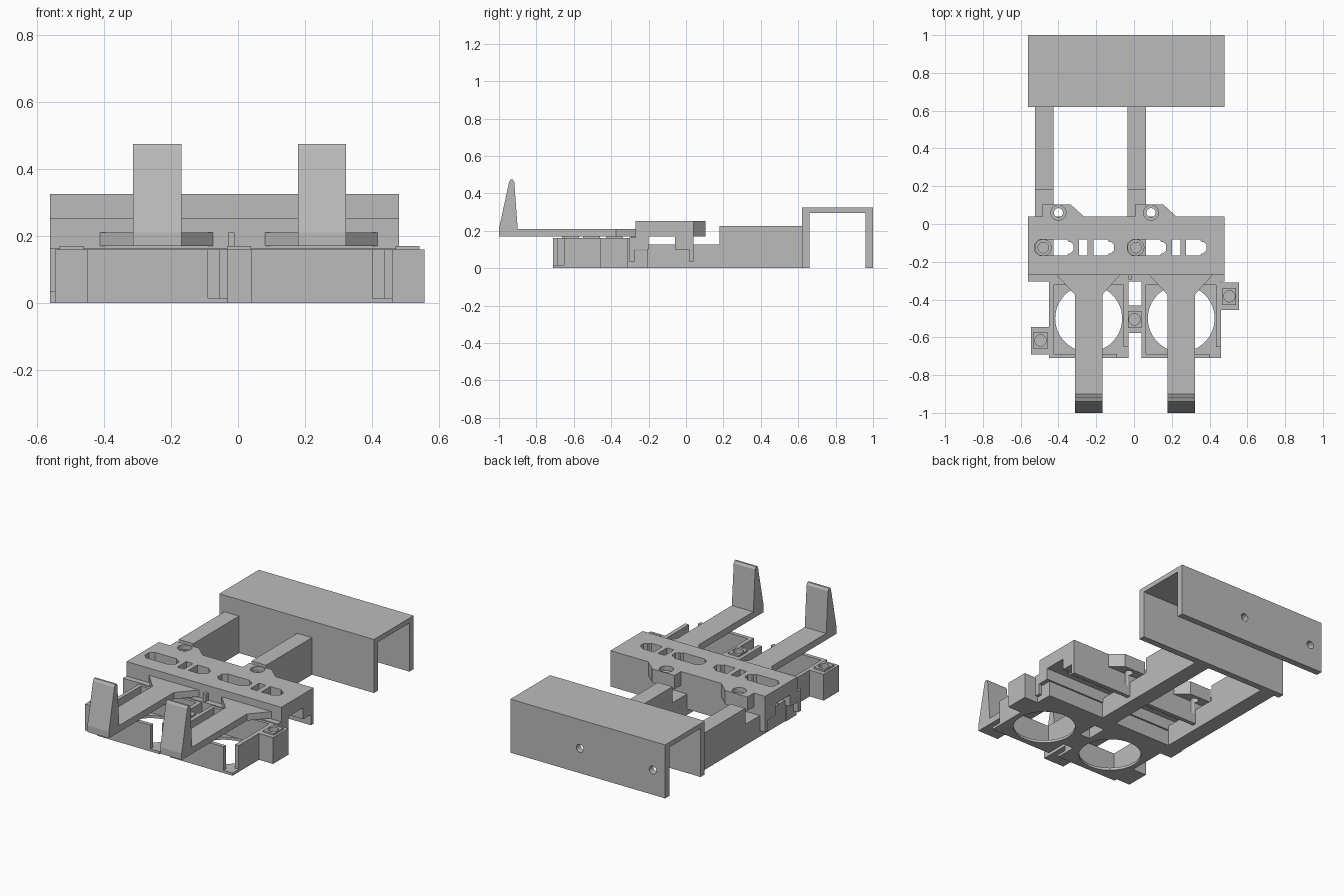
import bpy
import bmesh
import math

cube = bpy.data.objects.get("Cube")
if cube:
    bpy.data.objects.remove(cube, do_unlink=True)

grey = bpy.data.materials.new("matte_grey")
grey.use_nodes = True
grey.diffuse_color = (0.5, 0.5, 0.5, 1)
grey.node_tree.nodes["Principled BSDF"].inputs["Base Color"].default_value = (0.5, 0.5, 0.5, 1)

PITCH = 0.49  # spacing between the two repeated units


def prism(name, pts, lo, hi, axis="z"):
    """Extrude a 2D outline: (x, y) along z, or (y, z) along x."""
    place = (lambda p, h: (p[0], p[1], h)) if axis == "z" else (lambda p, h: (h, p[0], p[1]))
    bm = bmesh.new()
    bottom = [bm.verts.new(place(p, lo)) for p in pts]
    top = [bm.verts.new(place(p, hi)) for p in pts]
    bm.faces.new(bottom)
    bm.faces.new(top)
    for i in range(len(pts)):
        j = (i + 1) % len(pts)
        bm.faces.new((bottom[i], bottom[j], top[j], top[i]))
    bmesh.ops.recalc_face_normals(bm, faces=bm.faces)
    mesh = bpy.data.meshes.new(name)
    bm.to_mesh(mesh)
    bm.free()
    mesh.materials.append(grey)
    obj = bpy.data.objects.new(name, mesh)
    bpy.context.collection.objects.link(obj)
    return obj


def box(name, x0, x1, y0, y1, z0, z1):
    return prism(name, [(x0, y0), (x1, y0), (x1, y1), (x0, y1)], z0, z1)


def circle(cx, cy, r, n=40):
    return [(cx + r * math.cos(2 * math.pi * i / n), cy + r * math.sin(2 * math.pi * i / n))
            for i in range(n)]


def combine(target, tool, operation="DIFFERENCE"):
    """Apply a boolean and discard the tool."""
    tool.hide_render = True
    mod = target.modifiers.new("boolean", "BOOLEAN")
    mod.operation = operation
    mod.solver = "EXACT"
    mod.object = tool
    bpy.context.view_layer.objects.active = target
    bpy.ops.object.modifier_apply(modifier=mod.name)
    bpy.data.objects.remove(tool, do_unlink=True)


# Rear hanging channel with two screw holes in its back wall
channel = prism("rear_channel", [
    (0.62, 0), (0.66, 0), (0.66, 0.295), (0.96, 0.295),
    (0.96, 0), (1, 0), (1, 0.325), (0.62, 0.325)], -0.56, 0.48, "x")
for cx in (-0.477, -0.477 + PITCH):
    drill = prism("drill", circle(cx, -0.15, 0.024), 0.9, 1.1)
    drill.rotation_euler = (math.radians(90), 0, 0)
    # rotation maps (x, y, z) to (x, -z, y)
    drill.scale = (1, -1, -1)
    bpy.context.view_layer.update()
    combine(channel, drill)

# Stepped rails from the crossbar to the channel
for i in range(2):
    x = -0.525 + i * PITCH
    rail = prism("rail_%d" % (i + 1), [
        (-0.29, 0), (0.63, 0), (0.63, 0.225), (0.18, 0.225),
        (0.18, 0.127), (-0.205, 0.127), (-0.205, 0.095), (-0.29, 0.095)], x, x + 0.098, "x")
    combine(rail, prism("drill", circle(x + 0.045, -0.125, 0.042), 0.115, 0.2))
    combine(rail, prism("drill", circle(x + 0.045, -0.125, 0.028), 0.05, 0.2))
box("base_crossbar", -0.53, 0.46, -0.302, -0.203, 0, 0.095)

# Sliding carriage: extruded clip profile
carriage = prism("carriage", [
    (-0.27, 0.253), (0.04, 0.253), (0.04, 0.035), (0.015, 0.035), (0.015, 0.1),
    (-0.06, 0.1), (-0.06, 0.17), (-0.2, 0.17), (-0.2, 0.1), (-0.275, 0.1),
    (-0.275, 0.035), (-0.305, 0.035), (-0.305, 0.165), (-0.27, 0.165)], -0.56, 0.48, "x")
for i in range(2):
    o = i * PITCH
    # Screw ear on the back edge
    ear = prism("ear", [(-0.485 + o, 0), (-0.26 + o, 0), (-0.26 + o, 0.035), (-0.335 + o, 0.103),
                        (-0.485 + o, 0.103)], 0.17, 0.253)
    combine(carriage, ear, "UNION")
    combine(carriage, prism("drill", circle(-0.4 + o, 0.06, 0.024), 0.1, 0.3))
    combine(carriage, prism("drill", circle(-0.4 + o, 0.06, 0.04), 0.225, 0.3))
    # Long slot, square window and short slot through the deck
    long_slot = [(-0.525, -0.145), (-0.5, -0.168), (-0.355, -0.168), (-0.345, -0.155),
                 (-0.335, -0.155), (-0.32, -0.14), (-0.32, -0.11), (-0.335, -0.095),
                 (-0.345, -0.095), (-0.355, -0.082), (-0.5, -0.082), (-0.525, -0.105)]
    short_slot = [(max(x, -0.427) + 0.213, y) for x, y in long_slot[2:10]]
    short_slot = [(-0.215, -0.168)] + short_slot + [(-0.215, -0.082)]
    window = [(-0.29, -0.168), (-0.245, -0.168), (-0.245, -0.082), (-0.29, -0.082)]
    for outline in (long_slot, window, short_slot):
        combine(carriage, prism("slot", [(x + o, y) for x, y in outline], 0.14, 0.3))

# Front arms that flare into the carriage and end in tapered uprights
for i in range(2):
    o = i * PITCH
    prism("front_arm_%d" % (i + 1), [
        (-0.312 + o, -0.95), (-0.168 + o, -0.95), (-0.168 + o, -0.375), (-0.07 + o, -0.265),
        (-0.415 + o, -0.265), (-0.312 + o, -0.375)], 0.17, 0.21)
    prism("upright_%d" % (i + 1), [
        (-1, 0.17), (-0.9, 0.17), (-0.9, 0.21), (-0.918, 0.46), (-0.926, 0.474),
        (-0.938, 0.474), (-0.946, 0.46), (-1, 0.21)], -0.312 + o, -0.168 + o, "x")
box("centre_tab", -0.03, -0.01, -0.295, -0.265, 0.165, 0.21)

# Open-topped holder frames with a round hole in the floor
for i in range(2):
    o = i * PITCH
    n = "_%d" % (i + 1)
    floor = box("frame_floor" + n, -0.45 + o, -0.03 + o, -0.71, -0.295, 0, 0.016)
    combine(floor, prism("drill", circle(-0.24 + o, -0.5, 0.177, 64), -0.1, 0.1))
    box("frame_front_wall" + n, -0.45 + o, -0.09 + o, -0.71, -0.687, 0, 0.16)
    box("frame_right_wall" + n, -0.45 + o, -0.427 + o, -0.71, -0.3, 0, 0.16)
    box("frame_left_wall" + n, -0.055 + o, -0.03 + o, -0.65, -0.3, 0, 0.16)
    box("frame_back_wall" + n, -0.45 + o, -0.03 + o, -0.322, -0.3, 0, 0.16)

# Screw lugs beside and between the frames
for n, (cx, cy) in zip(("right", "centre", "left"),
                       ((-0.495, -0.617), (0.003, -0.505), (0.505, -0.383))):
    lug = box(n + "_lug", cx - 0.05, cx + 0.05, cy - 0.073, cy + 0.073, 0, 0.16)
    combine(lug, box("raised_pad", cx - 0.036, cx + 0.036, cy - 0.045, cy + 0.045, 0.1, 0.17),
            "UNION")
    combine(lug, prism("drill", circle(cx, cy, 0.03), 0.06, 0.2))
